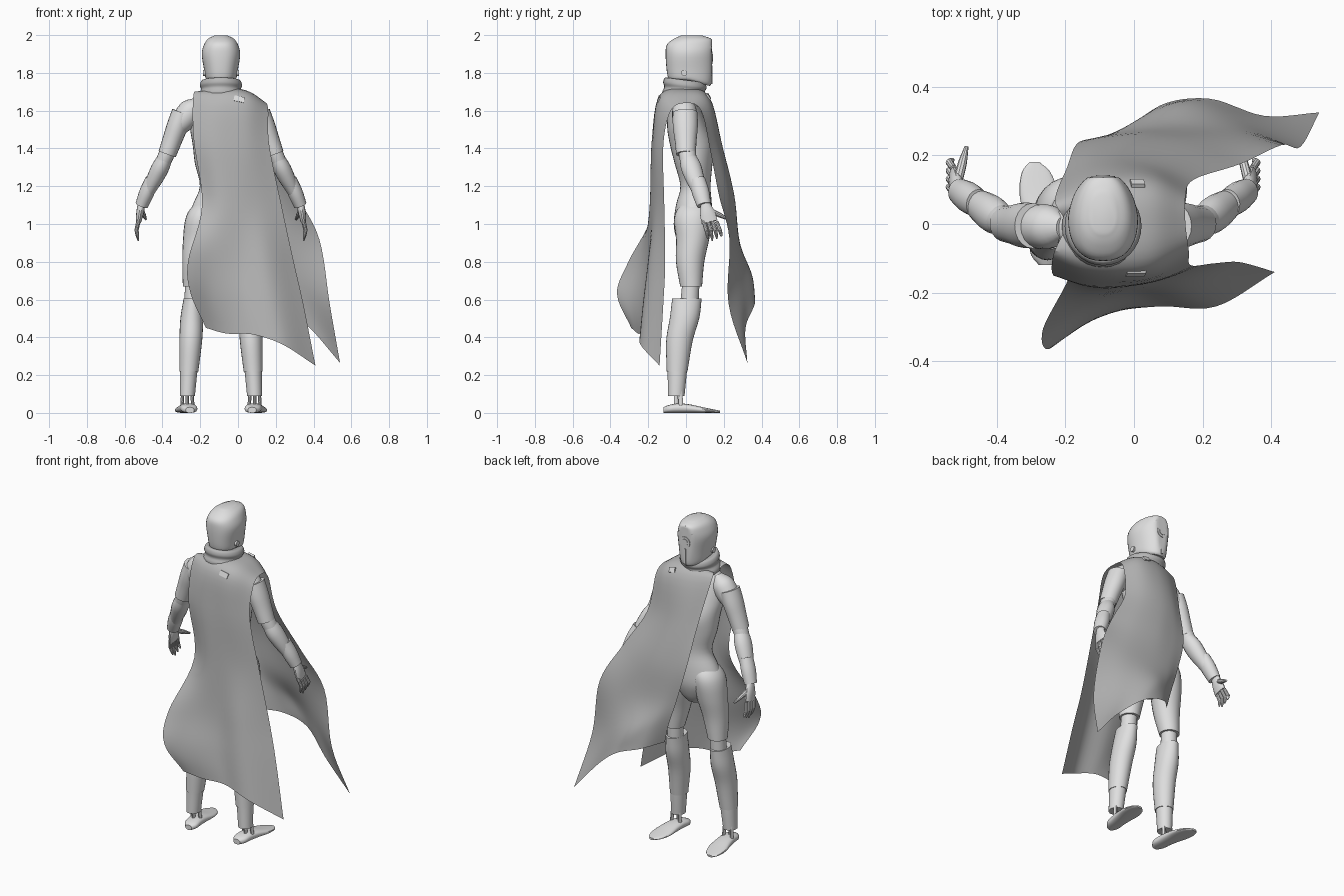
import bpy, bmesh, math
from mathutils import Vector

CX = -0.09  # body axis (the blown cape shifts the body off centre)


def material(name, v):
    m = bpy.data.materials.new(name)
    m.diffuse_color = (v, v, v, 1)
    return m


BODY = material("light_grey", 0.74)
CLOTH = material("cloth_grey", 0.47)


def spline(pts, n):
    """Catmull-Rom through tuples, n steps per span."""
    p = [Vector(q) for q in pts]
    p = [p[0] * 2 - p[1]] + p + [p[-1] * 2 - p[-2]]
    out = []
    for i in range(1, len(p) - 2):
        a, b, c, d = p[i - 1:i + 3]
        for k in range(n):
            t = k / n
            out.append(0.5 * (2 * b + (c - a) * t + (2 * a - 5 * b + 4 * c - d) * t * t
                              + (3 * b - a - 3 * c + d) * t ** 3))
    return out + [p[-2]]


def loft(name, rows, mat, closed=True):
    bm = bmesh.new()
    vs = [[bm.verts.new(v) for v in r] for r in rows]
    n = len(rows[0])
    for a, b in zip(vs, vs[1:]):
        for i in range(n if closed else n - 1):
            j = (i + 1) % n
            bm.faces.new((a[i], a[j], b[j], b[i]))
    if closed:
        bm.faces.new(vs[0][::-1])
        bm.faces.new(vs[-1])
    bmesh.ops.recalc_face_normals(bm, faces=bm.faces)
    me = bpy.data.meshes.new(name)
    bm.to_mesh(me)
    bm.free()
    me.materials.append(mat)
    ob = bpy.data.objects.new(name, me)
    bpy.context.collection.objects.link(ob)
    return ob


def tube(name, secs, mat=BODY, u=(1, 0, 0), v=(0, 1, 0), steps=4, n=24, power=1.0):
    """Elliptical sections (x, y, z, a, b) spanned by u and v; power < 1 squares them."""
    u, v = Vector(u), Vector(v)
    ring = [(math.cos(2 * math.pi * i / n), math.sin(2 * math.pi * i / n)) for i in range(n)]
    ring = [[math.copysign(abs(q) ** power, q) for q in r] for r in ring]
    rows = []
    for s in spline(secs, steps):
        c = Vector(s[:3])
        rows.append([c + u * s[3] * p + v * s[4] * q for p, q in ring])
    return loft(name, rows, mat)


def limb(name, p0, p1, radii, n=20):
    """Tube from p0 to p1; radii are (sideways, fore-aft) pairs spaced evenly."""
    p0, p1 = Vector(p0), Vector(p1)
    d = (p1 - p0).normalized()
    u = Vector((0, 1, 0)).cross(d).normalized()
    secs = [tuple(p0.lerp(p1, i / (len(radii) - 1))) + tuple(r) for i, r in enumerate(radii)]
    return tube(name, secs, BODY, u, d.cross(u), 3, n)


def box(name, loc, size, rot, mat):
    bpy.ops.mesh.primitive_cube_add(size=1, location=loc, rotation=rot)
    ob = bpy.context.object
    ob.name, ob.scale = name, size
    ob.data.materials.append(mat)


def disc(name, loc, r, depth, rot, mat=BODY):
    bpy.ops.mesh.primitive_cylinder_add(radius=r, depth=depth, location=loc, rotation=rot, vertices=24)
    bpy.context.object.name = name
    bpy.context.object.data.materials.append(mat)


def stack(rows, dx=0, s=1):
    """(z, offset, y, a, b) -> sections placed from the body axis."""
    return [(CX + s * (dx + o), y, z, a, b) for z, o, y, a, b in rows]


# torso with pelvis
tube("torso", stack([
    (1.74, 0, 0, .055, .055), (1.69, 0, -.01, .09, .065), (1.63, 0, -.01, .16, .08),
    (1.52, 0, .005, .165, .105), (1.42, 0, .03, .15, .115), (1.32, 0, .04, .138, .1),
    (1.2, 0, .05, .112, .08), (1.1, 0, .042, .15, .095), (1.0, 0, .035, .18, .1),
    (.92, 0, .03, .11, .08), (.87, 0, .03, .05, .05)]), n=32)

# head: helmet with a flat face and a chin lower than the nape
head = tube("helmet", stack([
    (1.762, 0, .02, .07, .105), (1.775, 0, .02, .082, .115), (1.82, 0, .02, .09, .123),
    (1.9, 0, .02, .102, .128), (1.95, 0, .024, .09, .125), (1.98, 0, .035, .07, .1),
    (1.998, 0, .03, .035, .055)]), n=36, power=.85)
for vert in head.data.vertices:
    c = vert.co
    if c.z < 1.85:  # drop the jaw toward the front
        c.z -= .26 * max(0, c.y - .01) * (1.85 - c.z) / .085
    if c.y > .02:  # narrow the face
        c.x = CX + (c.x - CX) * (1 - 1.3 * (c.y - .02))
    c.y = min(c.y, .137)
tube("neck", stack([(1.68, 0, 0, .06, .06), (1.78, 0, 0, .055, .055)]))
Q = math.pi / 2
disc("eye_ring", (CX, .135, 1.88), .034, .01, (Q, 0, 0))
disc("eye_lens", (CX, .138, 1.88), .02, .01, (Q, 0, 0))
box("mouth_slit", (CX, .135, 1.79), (.01, .01, .1), (0, 0, 0), BODY)

for s, side in ((-1, "left"), (1, "right")):
    def P(dx, y, z):
        return (CX + s * dx, y, z)

    disc(side + "_ear_disc", P(.086, -.01, 1.80), .016, .02, (0, Q, 0))

    # arm
    limb(side + "_shoulder", P(.12, -.01, 1.655), P(.235, -.005, 1.5),
         [(.02, .03), (.058, .06), (.066, .066), (.06, .062), (.045, .05)])
    limb(side + "_upper_arm_shell", P(.205, -.005, 1.59), P(.285, 0, 1.37),
         [(.056, .066), (.056, .066), (.052, .058), (.048, .052)])
    limb(side + "_elbow", P(.265, 0, 1.42), P(.31, .015, 1.32), [(.04, .043), (.042, .046), (.04, .043)])
    limb(side + "_forearm", P(.288, .005, 1.365), P(.405, .085, 1.13),
         [(.036, .04), (.046, .054), (.044, .05), (.035, .04), (.028, .032)])
    limb(side + "_wrist_cuff", P(.365, .06, 1.235), P(.42, .095, 1.1),
         [(.036, .042), (.04, .046), (.034, .038)])
    limb(side + "_palm", P(.42, .1, 1.11), P(.437, .125, 1.01),
         [(.02, .025), (.02, .04), (.014, .044)], 14)
    for i in range(4):  # fingers
        y = .09 + .024 * i
        z = .91 + .012 * abs(i - 1)
        limb(side + "_finger_%d" % (i + 1), P(.436, y, 1.025 - .004 * i), P(.448, y + .018, .965),
             [(.01, .01), (.011, .011)], 10)
        limb(side + "_fingertip_%d" % (i + 1), P(.448, y + .018, .967), P(.437, y + .026, z),
             [(.01, .01), (.009, .009), (.004, .004)], 10)
    limb(side + "_thumb", P(.422, .13, 1.07), P(.398, .225, 1.025),
         [(.014, .014), (.013, .013), (.006, .006)], 10)

    # leg
    tube(side + "_thigh", stack([
        (1.13, .075, .042, .03, .04), (1.08, .088, .04, .075, .085), (1.02, .1, .037, .09, .1),
        (.92, .113, .035, .088, .088),
        (.8, .13, .022, .075, .075), (.67, .146, .027, .056, .058)], s=s))
    tube(side + "_knee", stack([(.7, .145, .027, .045, .045), (.54, .15, .015, .045, .05)], s=s))
    tube(side + "_shin_guard", stack([
        (.605, .15, .005, .048, .078), (.5, .155, -.008, .06, .078), (.38, .16, -.035, .06, .07),
        (.22, .17, -.047, .05, .055)], s=s))
    tube(side + "_calf", stack([(.3, .165, -.045, .05, .055), (.2, .172, -.047, .045, .05),
                                (.09, .178, -.052, .04, .044)], s=s))
    for k in range(3):  # ankle struts
        o = (k - 1) * .024
        limb("%s_ankle_strut_%d" % (side, k + 1), P(.178 + o, -.055 + abs(o), .12),
             P(.178 + o * 1.2, -.05 + abs(o), .03), [(.009, .012), (.009, .012)], 10)
    tube(side + "_foot", [P(dx, y, h / 2) + (w, h / 2) for y, dx, w, h in [
        (-.12, .165, .022, .03), (-.09, .168, .042, .042), (-.04, .173, .045, .05),
        (.02, .18, .05, .045), (.09, .188, .056, .03), (.15, .195, .042, .018),
        (.18, .2, .015, .012)]], BODY, (1, 0, 0), (0, 0, 1), power=.8)

# cape: rows run from shoulder ridge to hem, points from left to right
ridge = [(-.20, 0, 1.67), (-.13, 0, 1.71), (-.04, 0, 1.72), (.06, 0, 1.70), (.15, 0, 1.64)]
back = [
    [(-.235, -.09, 1.69), (-.14, -.13, 1.68), (-.04, -.14, 1.68), (.06, -.13, 1.66), (.16, -.08, 1.6)],
    [(-.235, -.15, 1.45), (-.14, -.178, 1.45), (-.04, -.178, 1.45), (.06, -.165, 1.44), (.165, -.12, 1.42)],
    [(-.19, -.155, 1.1), (-.1, -.19, 1.1), (0, -.185, 1.1), (.11, -.16, 1.1), (.23, -.115, 1.1)],
    [(-.265, -.305, .8), (-.13, -.235, .8), (0, -.2, .8), (.15, -.195, .8), (.295, -.11, .8)],
    [(-.25, -.365, .63), (-.13, -.28, .6), (.02, -.225, .6), (.19, -.22, .58), (.345, -.12, .58)],
    [(-.17, -.29, .45), (-.06, -.255, .42), (.08, -.24, .415), (.24, -.24, .36), (.41, -.14, .25)]]
front = [
    [(-.23, .07, 1.67), (-.13, .11, 1.67), (-.04, .125, 1.67), (.06, .12, 1.65), (.15, .08, 1.6)],
    [(-.195, .165, 1.4), (-.12, .19, 1.4), (-.03, .195, 1.4), (.07, .175, 1.4), (.175, .13, 1.38)],
    [(-.165, .235, 1.15), (-.07, .25, 1.15), (.04, .255, 1.15), (.18, .23, 1.15), (.31, .175, 1.15)],
    [(-.105, .25, .93), (-.02, .275, .92), (.11, .285, .9), (.27, .27, .9), (.43, .23, .92)],
    [(-.06, .255, .79), (.04, .32, .76), (.16, .35, .72), (.32, .3, .66), (.485, .225, .58)],
    [(-.03, .25, .67), (.075, .345, .635), (.22, .365, .58), (.38, .315, .45), (.54, .325, .265)]]
rows = back[::-1] + [ridge] + front
across = [spline(r, 6) for r in rows]
columns = [spline(c, 6) for c in zip(*across)]
loft("cape", columns, CLOTH, closed=False)

# rolled collar, higher at the back
collar = tube("collar", stack([
    (1.63, 0, -.005, .11, .11), (1.68, 0, -.008, .12, .118), (1.71, 0, -.008, .106, .107),
    (1.735, 0, -.006, .112, .115), (1.76, 0, -.005, .1, .105), (1.76, 0, -.005, .07, .075)]), CLOTH, n=32)
for vert in collar.data.vertices:
    vert.co.z -= .13 * vert.co.y

# cape clasps
box("back_clasp", (.005, -.142, 1.66), (.055, .014, .03), (-.35, .2, 0), BODY)
box("front_clasp", (.01, .118, 1.675), (.04, .014, .03), (.5, .2, 0), BODY)

bpy.ops.object.select_all(action='SELECT')
bpy.context.view_layer.objects.active = head
bpy.ops.object.shade_smooth_by_angle(angle=math.radians(35))
